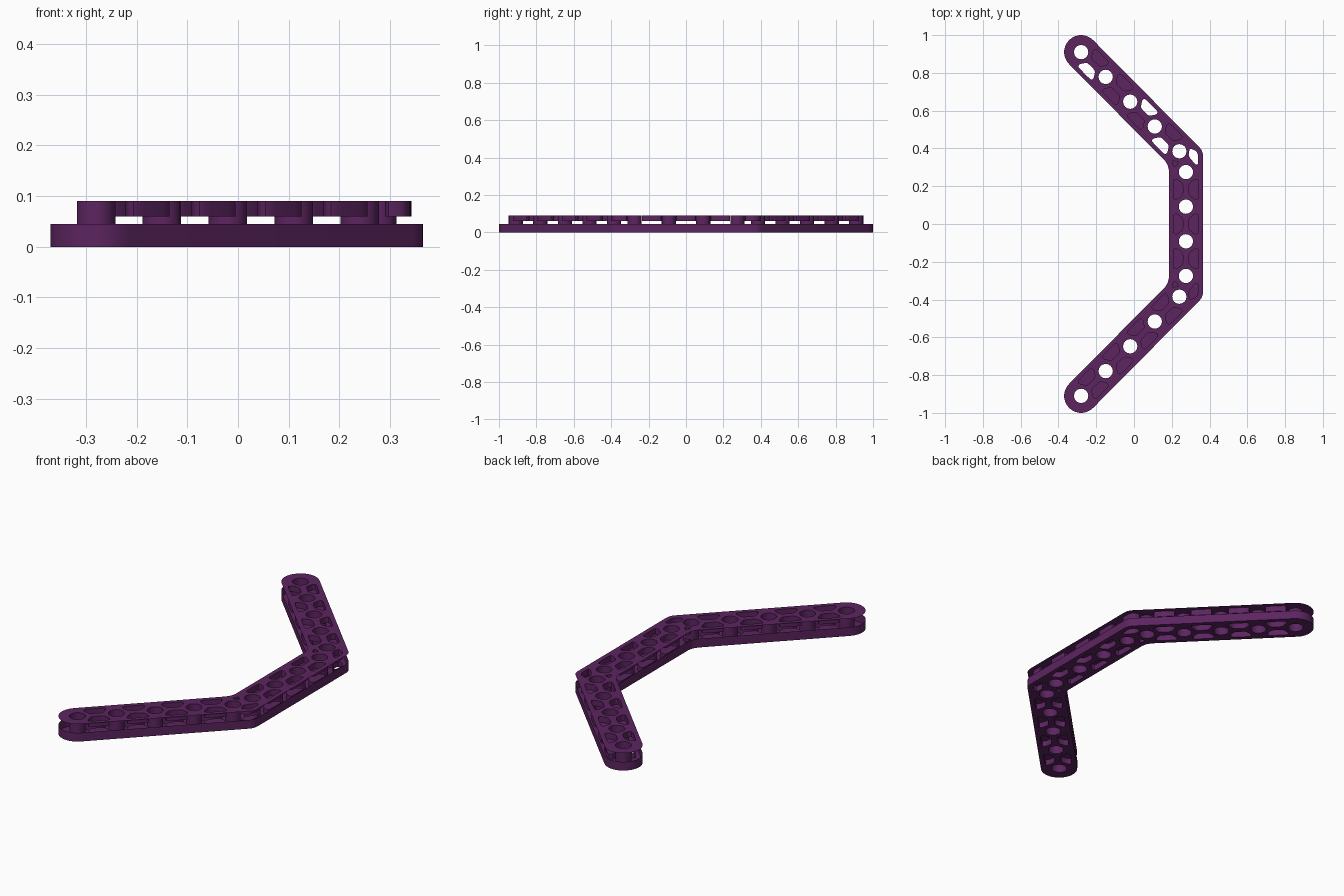
import bpy, bmesh
from math import cos, sin, tan, pi, radians
from mathutils import Vector

if "Cube" in bpy.data.objects:
    bpy.data.objects.remove(bpy.data.objects["Cube"])

H, WALL, DEPTH = 0.09, 0.045, 0.03      # thickness, side wall height, pocket depth
HALF, HOLE_R = 0.09, 0.038
END, BEND = Vector((-0.28, -0.91)), Vector((0.275, -0.35))
AXIS = (BEND - END).normalized()

mat = bpy.data.materials.new("purple")
mat.diffuse_color = (0.107, 0.018, 0.117, 1)
mat.use_nodes = True
mat.node_tree.nodes["Principled BSDF"].inputs["Base Color"].default_value = mat.diffuse_color


def arc(c, r, a0, a1, n):
    return [Vector((c[0] + r * cos(radians(a0 + (a1 - a0) * i / n)),
                    c[1] + r * sin(radians(a0 + (a1 - a0) * i / n)))) for i in range(n + 1)]


def mirror(pts):
    return [Vector((p.x, -p.y)) for p in reversed(pts)]


def rounded(pts, k=0.25):
    out = []
    for i, p in enumerate(pts):
        a, b = p.lerp(pts[i - 1], k), p.lerp(pts[(i + 1) % len(pts)], k)
        out += [a, (a + b + 2 * p) / 4, b]
    return out


def ring(bm, pts, z):
    return [bm.verts.new((p.x, p.y, z)) for p in pts]


def bridge(bm, lo, hi):
    n = len(lo)
    for i in range(n):
        j = (i + 1) % n
        bm.faces.new((lo[i], lo[j], hi[j], hi[i]))


def finish(bm, name):
    me = bpy.data.meshes.new(name)
    bm.to_mesh(me)
    bm.free()
    me.materials.append(mat)
    ob = bpy.data.objects.new(name, me)
    bpy.context.collection.objects.link(ob)
    bpy.ops.object.select_all(action='DESELECT')
    ob.select_set(True)
    bpy.context.view_layer.objects.active = ob
    bpy.ops.object.shade_smooth_by_angle(angle=radians(35))


# Outline of the bent beam: lower half, then mirrored
r = 0.06
corner = (BEND.x + HALF - r, BEND.y - (HALF - r) * tan(pi / 8))
half = [Vector((0.185, -0.285)), Vector((0.179, -0.31)), Vector((0.165, -0.333))]
half += arc(END, HALF, 135, 315, 14) + arc(corner, r, -45, 0, 4)
outline = half + mirror(half)

# Hole centres
arm_holes = [END + (Vector((0.24, -0.385)) - END) * i / 4 for i in range(5)]
mid_holes = [Vector((0.275, y)) for y in (-0.275, -0.092, 0.092, 0.275)]
centres = arm_holes + mid_holes + mirror(arm_holes)
holes = [arc(c, HOLE_R, 0, 360, 16)[:-1] for c in centres]


def pocket_pair(a, b):
    m, t = (a + b) / 2, (b - a).normalized()
    n = Vector((t.y, -t.x))
    for s in (1, -1):
        q = [(-0.03, 0.016), (-0.053, 0.05), (-0.05, 0.067),
             (0.05, 0.067), (0.053, 0.05), (0.03, 0.016)]
        p = [m + t * u + n * (v * s) for u, v in q]
        yield rounded(p if s < 0 else p[::-1])


# Pockets between the holes, plus small ones in each bend
arm = [p for a, b in zip(arm_holes, arm_holes[1:]) for p in pocket_pair(a, b)]
mid = [p for a, b in zip(mid_holes, mid_holes[1:]) for p in pocket_pair(a, b)]
bend = [rounded([Vector(c) for c in poly]) for poly in (
    [(0.295, -0.4), (0.328, -0.388), (0.34, -0.365), (0.34, -0.315), (0.325, -0.315), (0.288, -0.36)],
    [(0.2, -0.335), (0.236, -0.328), (0.215, -0.298)])]
low = arm + bend
pockets = low + mid + [mirror(p) for p in low]
open_floor = {len(low) + len(mid) + i for i in (1, 4, 7, 8)}

# Flat top and bottom faces with the openings cut out
for name, z, nz in (("top_face", H, 1), ("bottom_face", 0, -1)):
    bm = bmesh.new()
    for loop in [outline] + holes + pockets:
        v = ring(bm, loop, z)
        for i in range(len(v)):
            bm.edges.new((v[i - 1], v[i]))
    bmesh.ops.triangle_fill(bm, edges=bm.edges[:], use_beauty=True, normal=(0, 0, nz))
    for f in bm.faces:
        f.normal_update()
        if f.normal.z * nz < 0:
            f.normal_flip()
    finish(bm, name)

# Outer wall around the lower half only
bm = bmesh.new()
bridge(bm, ring(bm, outline, 0), ring(bm, outline, WALL))
finish(bm, "side_wall")

# Through-hole tubes
bm = bmesh.new()
for h in holes:
    bridge(bm, ring(bm, h, H), ring(bm, h, 0))
finish(bm, "hole_tubes")

# Recessed pockets on both faces, a few without floors
for name, z, floor in (("top_pockets", H, H - DEPTH), ("bottom_pockets", 0, DEPTH)):
    bm = bmesh.new()
    for i, p in enumerate(pockets):
        rim, base = ring(bm, p, z), ring(bm, p, floor)
        bridge(bm, rim, base)
        if i not in open_floor:
            bm.faces.new(base)
    bmesh.ops.recalc_face_normals(bm, faces=bm.faces[:])
    bmesh.ops.reverse_faces(bm, faces=bm.faces[:])
    finish(bm, name)
